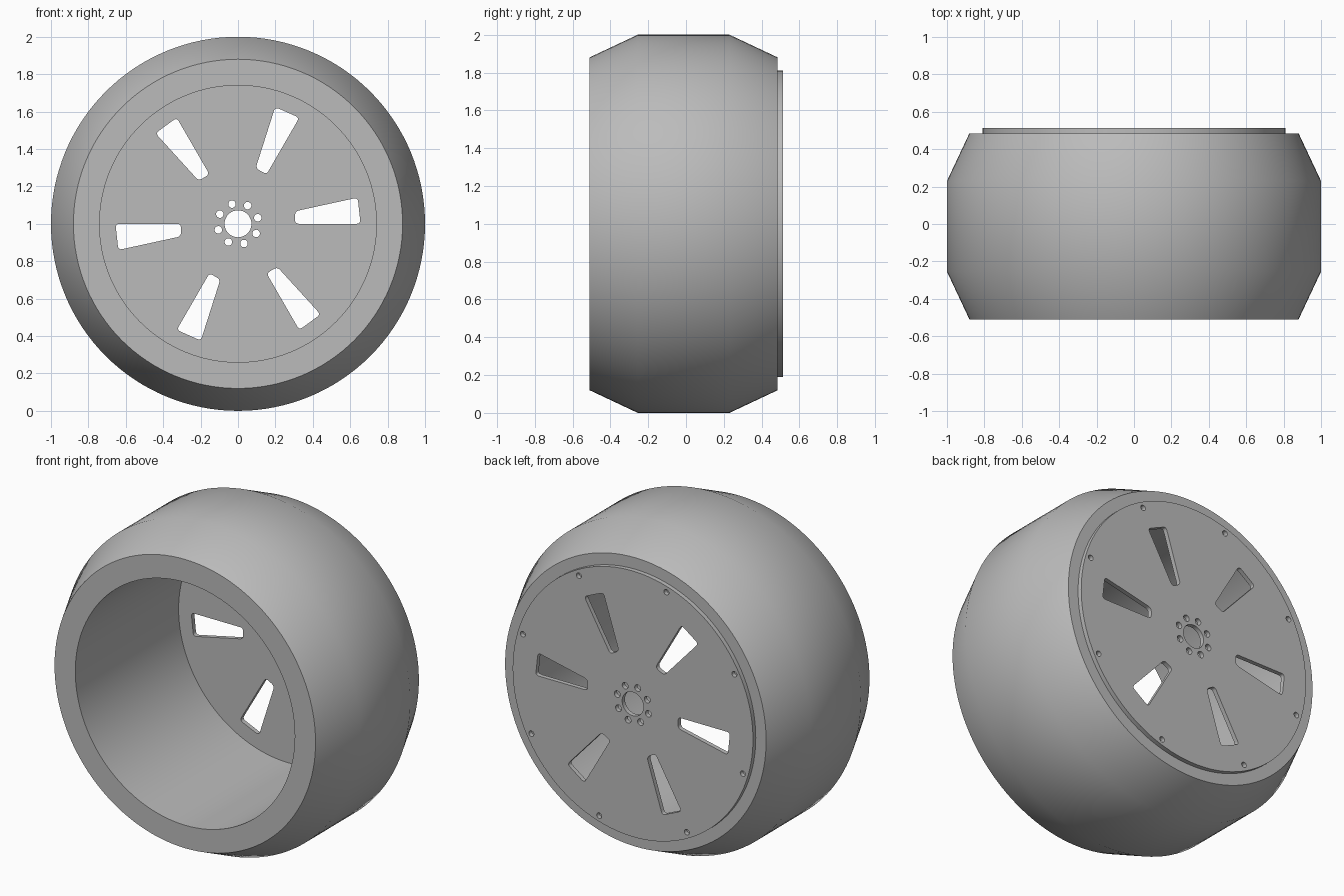
import bpy
import bmesh
from math import cos, sin, pi, radians
from mathutils import Matrix, Vector

cube = bpy.data.objects.get("Cube")
if cube:
    bpy.data.objects.remove(cube, do_unlink=True)

SEGMENTS = 128
grey = bpy.data.materials.new("plain_grey")
grey.use_nodes = True
grey.diffuse_color = (0.5, 0.5, 0.5, 1)
grey.node_tree.nodes["Principled BSDF"].inputs["Base Color"].default_value = (0.5, 0.5, 0.5, 1)


def shade(obj):
    bpy.ops.object.select_all(action="DESELECT")
    obj.select_set(True)
    bpy.context.view_layer.objects.active = obj
    bpy.ops.object.shade_smooth_by_angle(angle=radians(30))


def circle(radius, cx=0, cy=0, steps=24):
    return [Vector((cx + radius * cos(2 * pi * i / steps),
                    cy + radius * sin(2 * pi * i / steps))) for i in range(steps)]


def rounded(corners, radius, steps=5):
    """Polygon outline with each corner replaced by a short curve."""
    points = []
    for i, corner in enumerate(corners):
        start = corner + (corners[i - 1] - corner).normalized() * radius
        end = corner + (corners[(i + 1) % len(corners)] - corner).normalized() * radius
        for k in range(steps + 1):
            t = k / steps
            points.append(start * (1 - t) ** 2 + corner * 2 * t * (1 - t) + end * t * t)
    return points


# Drum: chamfered tube turned about the y axis
profile = [(0.74, -0.51), (0.88, -0.51), (1, -0.255), (1, 0.23), (0.88, 0.485), (0.74, 0.485)]
mesh = bpy.data.meshes.new("drum")
bm = bmesh.new()
rings = [[bm.verts.new((r * cos(2 * pi * i / SEGMENTS), y, r * sin(2 * pi * i / SEGMENTS)))
          for i in range(SEGMENTS)] for r, y in profile]
for j, ring in enumerate(rings):
    after = rings[(j + 1) % len(rings)]
    for i in range(SEGMENTS):
        n = (i + 1) % SEGMENTS
        bm.faces.new((ring[i], ring[n], after[n], after[i]))
bmesh.ops.recalc_face_normals(bm, faces=bm.faces)
bm.to_mesh(mesh)
bm.free()
drum = bpy.data.objects.new("drum", mesh)
drum.location.z = 1
mesh.materials.append(grey)
bpy.context.collection.objects.link(drum)
shade(drum)

# Back plate outlines: rim, hub hole, bolt holes and tapered slots
outlines = [circle(0.81, steps=SEGMENTS), circle(0.072, steps=48)]
for i in range(8):
    a = radians(17 + 45 * i)
    outlines.append(circle(0.02, 0.11 * cos(a), 0.11 * sin(a)))
    outlines.append(circle(0.017, 0.775 * cos(a), 0.775 * sin(a)))
slot = rounded([Vector(p) for p in ((0.305, 0), (0.655, 0), (0.64, 0.14), (0.305, 0.067))], 0.022)
for i in range(6):
    turn = Matrix.Rotation(i * pi / 3, 2)
    outlines.append([turn @ p for p in slot])

# Back plate: filled flat curve with thickness, turned into a mesh
curve = bpy.data.curves.new("back_plate", "CURVE")
curve.dimensions = "2D"
curve.fill_mode = "BOTH"
curve.extrude = 0.0135
for outline in outlines:
    spline = curve.splines.new("POLY")
    spline.points.add(len(outline) - 1)
    for point, co in zip(spline.points, outline):
        point.co = (co.x, co.y, 0, 1)
    spline.use_cyclic_u = True
plate = bpy.data.objects.new("back_plate", curve)
plate.rotation_euler.x = pi / 2
plate.location = (0, 0.4985, 1)
curve.materials.append(grey)
bpy.context.collection.objects.link(plate)
bpy.ops.object.select_all(action="DESELECT")
plate.select_set(True)
bpy.context.view_layer.objects.active = plate
bpy.ops.object.convert(target="MESH")
plate = bpy.context.object
bm = bmesh.new()
bm.from_mesh(plate.data)
bmesh.ops.remove_doubles(bm, verts=bm.verts, dist=0.0001)
bmesh.ops.recalc_face_normals(bm, faces=bm.faces)
bm.to_mesh(plate.data)
bm.free()
shade(plate)
